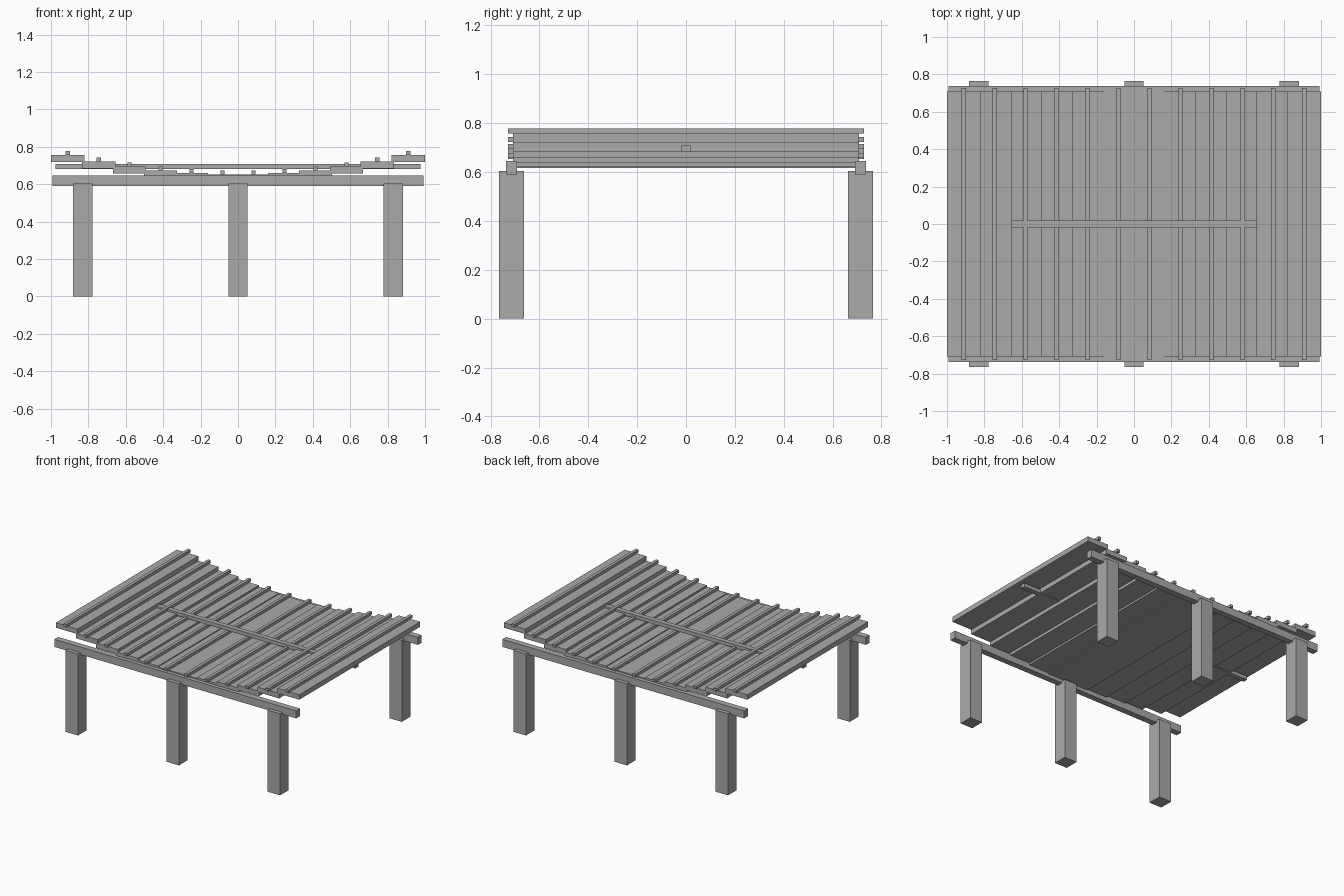
import bpy

if "Cube" in bpy.data.objects:
    bpy.data.objects.remove(bpy.data.objects["Cube"])

grey = bpy.data.materials.new("plain grey")
grey.diffuse_color = (0.4, 0.4, 0.4, 1)
grey.use_nodes = True
grey.node_tree.nodes["Principled BSDF"].inputs["Base Color"].default_value = grey.diffuse_color


def box(name, x, y, z, center_y=0.0):
    """Box with x, y, z given as (min, max) ranges."""
    bpy.ops.mesh.primitive_cube_add(size=1, location=[sum(r) / 2 for r in (x, y, z)])
    ob = bpy.context.object
    ob.name = name
    ob.scale = [r[1] - r[0] for r in (x, y, z)]
    bpy.ops.object.transform_apply(location=False, rotation=False, scale=True)
    ob.data.materials.append(grey)
    return ob


def around(c, half):
    return (c - half, c + half)


# Posts and long beams on the front and back sides
for side, s in (("front", -1), ("back", 1)):
    for px in (-0.83, 0, 0.83):
        box(side + "_post", around(px, 0.051), around(s * 0.714, 0.051), (0, 0.605))
    box(side + "_beam", (-0.993, 0.993), around(s * 0.714, 0.0225), (0.59, 0.646))

# Stepped, sagging deck: overlapping planks, each with a thin batten on top
for i in range(12):
    cx = (i - 5.5) * 0.1656
    top = 0.652 + 0.1265 * cx * cx
    box("plank", around(cx, 0.089), around(0, 0.709), (top - 0.037, top))
    box("batten", around(cx, 0.0115), around(0, 0.728), (top, top + 0.021))

# Centre bar running lengthwise through the deck
box("centre_bar", (-0.977, 0.977), around(0, 0.018), (0.682, 0.709))
